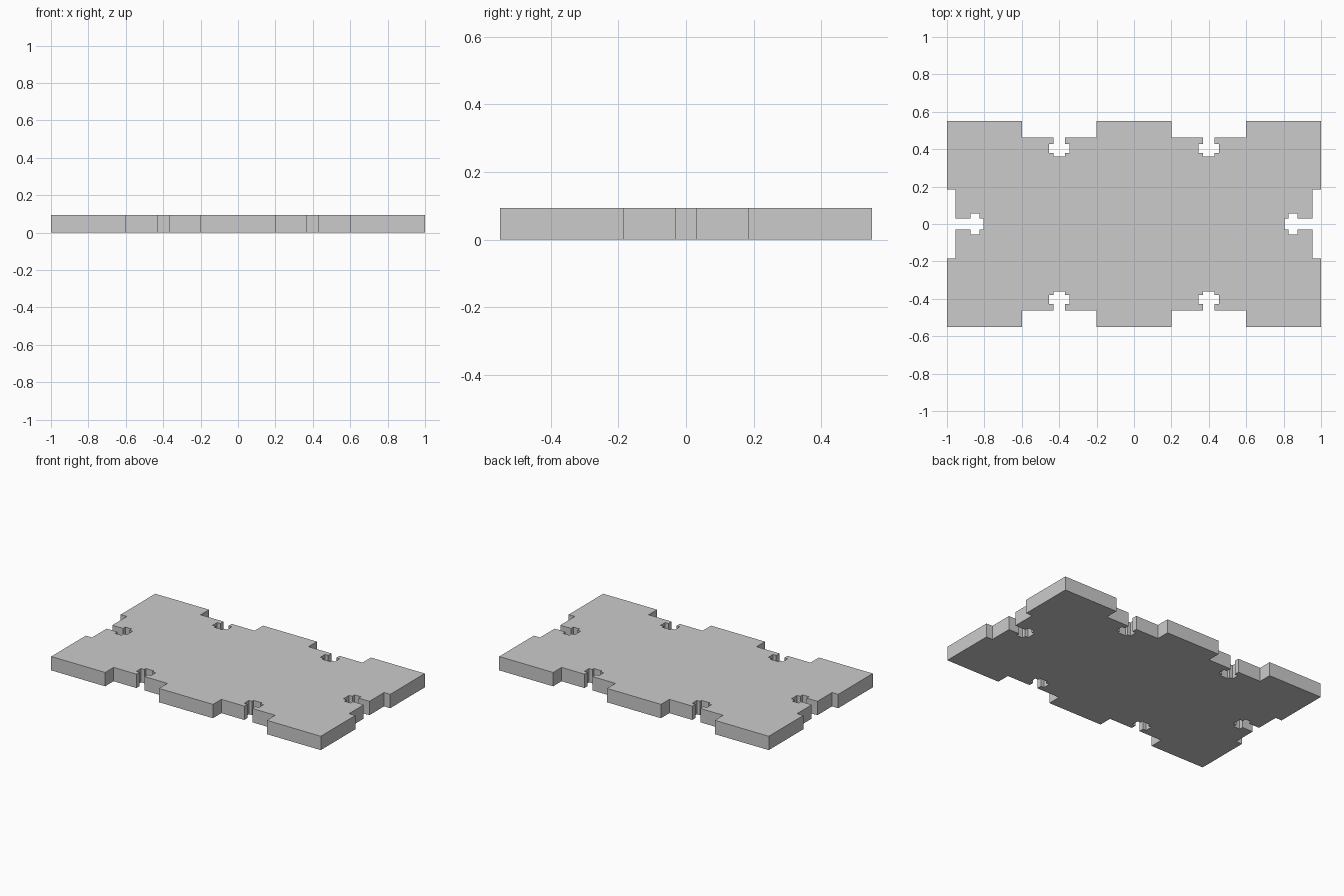
import bpy, bmesh

if "Cube" in bpy.data.objects:
    bpy.data.objects.remove(bpy.data.objects["Cube"])

HEIGHT = 0.093
HALF_X, HALF_Y = 1.0, 0.551


def keyhole(half_neck, half_wide, mouth, shoulder, step, end):
    """One half of a T-slot as (offset from slot centre, distance from plate centre)."""
    return [(half_neck, mouth), (half_neck, shoulder), (half_wide, shoulder),
            (half_wide, step), (half_neck, step), (half_neck, end)]


# End slot (on the x axis) and long-side slot (at x = 0.4)
end_slot = keyhole(0.03, 0.055, 0.954, 0.874, 0.827, 0.804)
side_slot = keyhole(0.03, 0.054, 0.462, 0.428, 0.379, 0.362)

# Outline of one quarter, counter-clockwise from the end slot
quarter = [(d, o) for o, d in reversed(end_slot)]
quarter += [(0.954, 0.185), (HALF_X, 0.185), (HALF_X, HALF_Y), (0.6, HALF_Y), (0.6, 0.462)]
quarter += [(0.4 + o, d) for o, d in side_slot]
quarter += [(0.4 - o, d) for o, d in reversed(side_slot)]
quarter += [(0.2, 0.462), (0.2, HALF_Y)]

# Mirror the quarter into the full outline
half = quarter + [(-x, y) for x, y in reversed(quarter)]
outline = half + [(-x, -y) for x, y in half]

# Extrude the outline into the plate
bm = bmesh.new()
face = bm.faces.new([bm.verts.new((x, y, 0)) for x, y in outline])
top = bmesh.ops.extrude_face_region(bm, geom=[face], use_keep_orig=True)
bmesh.ops.translate(bm, vec=(0, 0, HEIGHT),
                    verts=[g for g in top["geom"] if isinstance(g, bmesh.types.BMVert)])
bmesh.ops.recalc_face_normals(bm, faces=bm.faces)
mesh = bpy.data.meshes.new("slotted_plate")
bm.to_mesh(mesh)
bm.free()
bpy.context.collection.objects.link(bpy.data.objects.new("slotted_plate", mesh))
